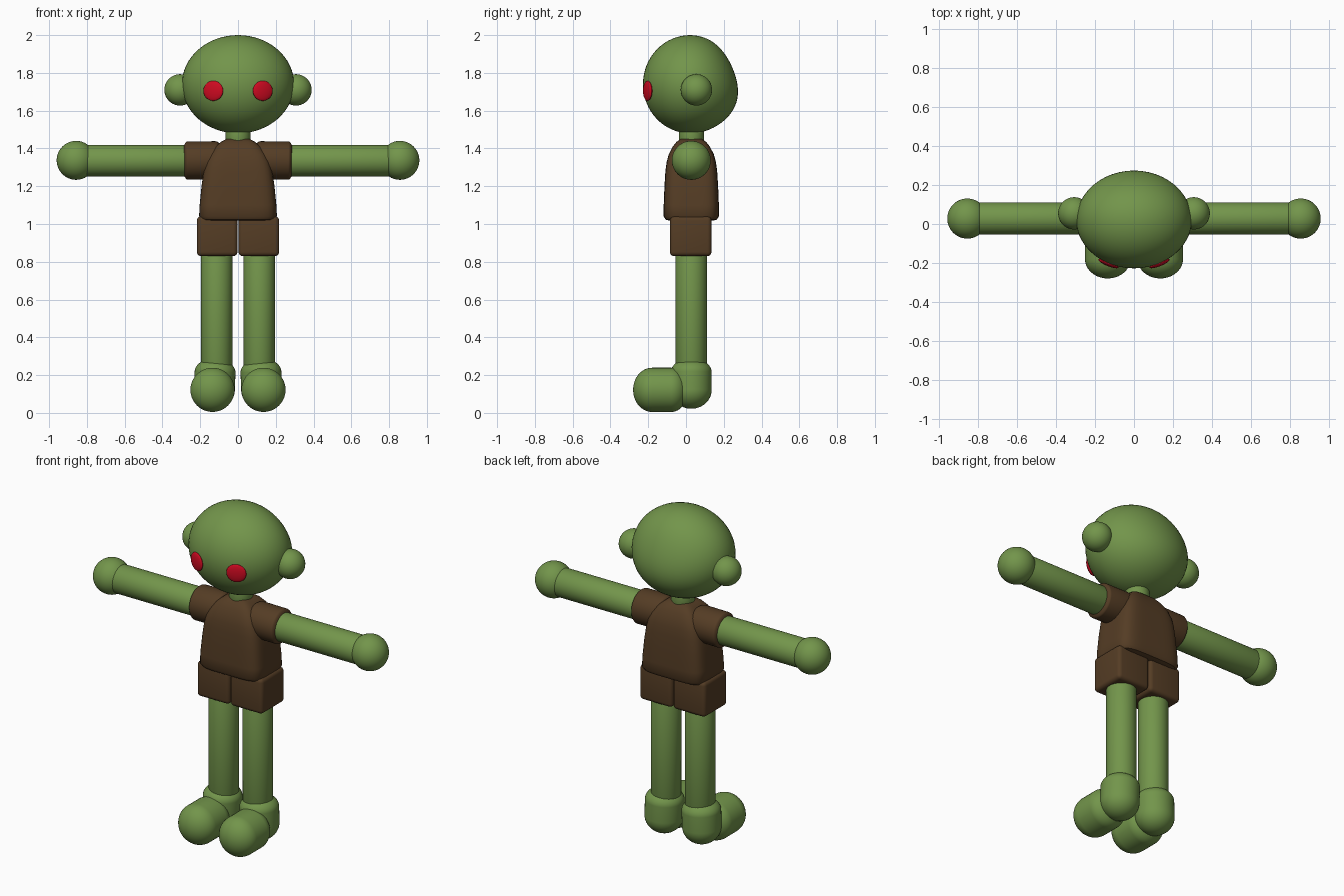
import bpy, bmesh, math
from mathutils import Vector, Matrix

cube = bpy.data.objects.get("Cube")
if cube:
    bpy.data.objects.remove(cube, do_unlink=True)


def material(name, colour):
    m = bpy.data.materials.new(name)
    m.use_nodes = True
    m.diffuse_color = (*colour, 1)
    m.node_tree.nodes["Principled BSDF"].inputs["Base Color"].default_value = (*colour, 1)
    return m


GREEN = material("green skin", (0.17, 0.30, 0.07))
BROWN = material("brown cloth", (0.09, 0.046, 0.018))
RED = material("red eye", (0.62, 0.003, 0.015))
MID_Y = 0.028  # depth of the body's centre line


def finish(bm, name, mat):
    bmesh.ops.recalc_face_normals(bm, faces=bm.faces)
    mesh = bpy.data.meshes.new(name)
    bm.to_mesh(mesh)
    bm.free()
    mesh.materials.append(mat)
    ob = bpy.data.objects.new(name, mesh)
    bpy.context.collection.objects.link(ob)
    bpy.ops.object.select_all(action='DESELECT')
    ob.select_set(True)
    bpy.context.view_layer.objects.active = ob
    bpy.ops.object.shade_smooth_by_angle(angle=math.radians(40))
    return ob


def loft(rings, name, mat):
    """Skin a list of closed rings and cap both ends."""
    bm = bmesh.new()
    loops = [[bm.verts.new(p) for p in ring] for ring in rings]
    n = len(loops[0])
    for a, b in zip(loops, loops[1:]):
        for i in range(n):
            bm.faces.new((a[i], a[(i + 1) % n], b[(i + 1) % n], b[i]))
    bm.faces.new(loops[0])
    bm.faces.new(loops[-1])
    return finish(bm, name, mat)


def rod(name, mat, start, end, radius, cap_a, cap_b, sides=40):
    """Cylinder from start to end with rounded caps of the given depths."""
    start, end = Vector(start), Vector(end)
    length = (end - start).length
    turn = (end - start).to_track_quat('Z', 'Y')
    steps = [math.radians(a) for a in range(4, 91, 8)] + [math.pi / 2]
    profile = [(cap_a * (1 - math.cos(a)), radius * math.sin(a)) for a in steps]
    profile += [(length - cap_b * (1 - math.cos(a)), radius * math.sin(a)) for a in reversed(steps)]
    rings = []
    for h, r in profile:
        angles = [math.tau * i / sides for i in range(sides)]
        rings.append([start + turn @ Vector((r * math.cos(t), r * math.sin(t), h)) for t in angles])
    # drop rings that coincide when a cap is flat
    return loft(rings, name, mat)


def ball(name, mat, centre, size, turn=Matrix(), shape=None):
    bm = bmesh.new()
    bmesh.ops.create_uvsphere(bm, u_segments=48, v_segments=32, radius=1)
    for v in bm.verts:
        if shape:
            v.co = shape(v.co)
        v.co = Vector(centre) + turn @ Vector([c * s for c, s in zip(v.co, size)])
    return finish(bm, name, mat)


def block(name, mat, low, high, bevel):
    bm = bmesh.new()
    bmesh.ops.create_cube(bm, size=1)
    low, high = Vector(low), Vector(high)
    for v in bm.verts:
        v.co = (low + high) / 2 + Vector([c * s for c, s in zip(v.co, high - low)])
    bmesh.ops.bevel(bm, geom=bm.edges[:], offset=bevel, segments=4, profile=0.5, affect='EDGES')
    return finish(bm, name, mat)


def rounded_ring(z, hx, hy, power=5, sides=64):
    """Rounded rectangle at height z."""
    ring = []
    for i in range(sides):
        t = math.tau * i / sides
        c, s = math.cos(t), math.sin(t)
        k = (abs(c) ** power + abs(s) ** power) ** (-1 / power)
        ring.append(Vector((hx * k * c, MID_Y + hy * k * s, z)))
    return ring


# Head: egg with a fuller lower back
def skull(p):
    q = p.copy()
    if p.y > 0:
        q.y *= 1 + 0.07 * math.sin(-2.4 * p.z)
    return q


ball("head", GREEN, (0, 0.022, 1.74), (0.297, 0.25, 0.26), shape=skull)
rod("neck", GREEN, (0, MID_Y, 1.40), (0, MID_Y, 1.54), 0.066, 0.005, 0.005)

# Shirt body: rounded box narrowing to a domed shoulder line
sections = [(1.018, 0.175, 0.115), (1.023, 0.195, 0.135), (1.04, 0.206, 0.146), (1.10, 0.203, 0.146),
            (1.20, 0.193, 0.142), (1.28, 0.182, 0.137), (1.33, 0.169, 0.130), (1.37, 0.150, 0.119),
            (1.41, 0.120, 0.098), (1.435, 0.090, 0.078), (1.45, 0.062, 0.055), (1.453, 0.03, 0.03)]
loft([rounded_ring(*s) for s in sections], "shirt_body", BROWN)

# Paired parts
for side, s in (("left", 1), ("right", -1)):
    ball(side + "_ear", GREEN, (s * 0.307, 0.055, 1.71), (0.083, 0.083, 0.083))
    ball(side + "_eye", RED, (s * 0.131, -0.203, 1.705), (0.056, 0.014, 0.053),
         Matrix.Rotation(s * math.radians(22), 4, 'Z'))

    rod(side + "_sleeve", BROWN, (s * 0.07, MID_Y, 1.338), (s * 0.297, MID_Y, 1.335), 0.101, 0.05, 0.03)
    rod(side + "_arm", GREEN, (s * 0.2, MID_Y, 1.335), (s * 0.86, MID_Y, 1.335), 0.083, 0.01, 0.01)
    ball(side + "_hand", GREEN, (s * 0.857, MID_Y, 1.337), (0.103, 0.103, 0.103))

    inner, outer = sorted((s * 0.003, s * 0.218))
    block(side + "_shorts", BROWN, (inner, -0.085, 0.83), (outer, 0.135, 1.04), 0.022)
    rod(side + "_leg", GREEN, (s * 0.113, MID_Y, 0.15), (s * 0.113, MID_Y, 0.9), 0.083, 0.01, 0.01)
    rod(side + "_heel", GREEN, (s * 0.128, MID_Y, 0.022), (s * 0.119, MID_Y, 0.287), 0.108, 0.10, 0.07)
    rod(side + "_foot", GREEN, (s * 0.135, 0.012, 0.122), (s * 0.135, -0.28, 0.122), 0.117, 0.09, 0.10)
